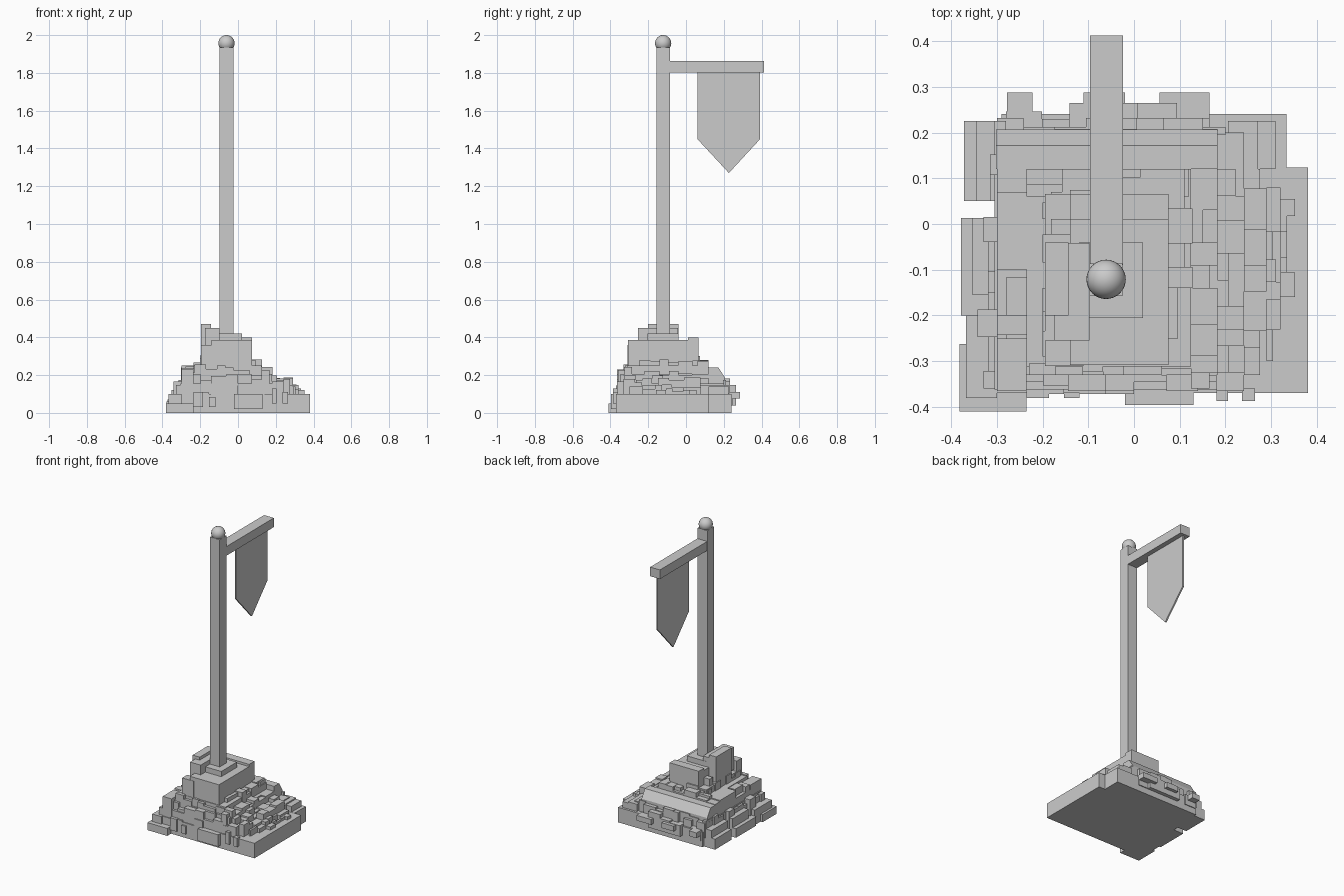
import bpy, bmesh, random
from mathutils import Matrix, Vector

random.seed(7)


def make(name, bm):
    me = bpy.data.meshes.new(name)
    bm.to_mesh(me)
    bm.free()
    ob = bpy.data.objects.new(name, me)
    bpy.context.collection.objects.link(ob)
    return ob


def add_box(bm, x0, x1, y0, y1, z0, z1):
    c = Vector(((x0 + x1) / 2, (y0 + y1) / 2, (z0 + z1) / 2))
    m = Matrix.Translation(c) @ Matrix.Diagonal((x1 - x0, y1 - y0, z1 - z0, 1))
    bmesh.ops.create_cube(bm, size=1, matrix=m)


def boxes(name, rows):
    bm = bmesh.new()
    for r in rows:
        add_box(bm, *r)
    return make(name, bm)


def prism(name, pts, axis, a, b):
    """Extrude a profile along axis (0 = x) from a to b; pts are (y, z)."""
    bm = bmesh.new()
    f = bm.faces.new([bm.verts.new((a, p[0], p[1])) for p in pts])
    ext = bmesh.ops.extrude_face_region(bm, geom=[f])
    vs = [g for g in ext["geom"] if isinstance(g, bmesh.types.BMVert)]
    bmesh.ops.translate(bm, verts=vs, vec=(b - a, 0, 0))
    bmesh.ops.recalc_face_normals(bm, faces=bm.faces)
    return make(name, bm)


def strip(bm, along, a, b, inner, outer, z0, zlo, zhi):
    """Row of uneven blocks along x or y, reaching from inner to about outer."""
    t = a
    while t < b - 0.005:
        e = min(b, t + random.uniform(0.03, 0.09))
        if b - e < 0.02:
            e = b
        o = inner + (outer - inner) * random.choice((0.45, 0.7, 1, 1))
        lo, hi = min(inner, o), max(inner, o)
        z = random.uniform(zlo, zhi)
        if along == "x":
            add_box(bm, t, e, lo, hi, z0, z)
        else:
            add_box(bm, lo, hi, t, e, z0, z)
        t = e


# pole, cross arm and finial ball
boxes("pole", [(-0.097, -0.025, -0.157, -0.086, 0.25, 1.935)])
boxes("cross_arm", [(-0.096, -0.024, -0.09, 0.412, 1.803, 1.864)])
bm = bmesh.new()
bmesh.ops.create_uvsphere(bm, u_segments=32, v_segments=16, radius=0.043,
                          matrix=Matrix.Translation((-0.061, -0.121, 1.957)))
for f in bm.faces:
    f.smooth = True
make("finial_ball", bm)

# hanging pennant
prism("pennant", [(0.06, 1.81), (0.06, 1.45), (0.227, 1.27), (0.393, 1.45), (0.393, 1.81)],
      0, -0.066, -0.056)

# main stepped tiers of the mound
boxes("mound_tiers", [
    (-0.305, 0.38, -0.37, 0.123, 0, 0.10),
    (-0.29, 0.333, 0.10, 0.24, 0, 0.10),
    (-0.305, 0.24, -0.362, 0.20, 0, 0.155),
    (-0.30, 0.183, -0.33, 0.17, 0.1, 0.20),
    (-0.235, 0.125, -0.312, 0.12, 0.15, 0.25),
    (-0.14, 0.075, -0.308, 0.01, 0.2, 0.385),
    (-0.14, 0.075, 0.01, 0.066, 0.2, 0.40),
])

# blocks around the foot of the pole
boxes("pole_footing", [
    (-0.195, -0.143, -0.20, -0.04, 0.2, 0.47),
    (-0.175, -0.097, -0.255, -0.042, 0.3, 0.45),
    (-0.12, 0.02, -0.205, -0.04, 0.3, 0.42),
    (-0.195, -0.14, -0.255, 0.066, 0.2, 0.29),
    (-0.195, -0.11, -0.31, -0.255, 0.2, 0.36),
])

# larger outlying blocks
boxes("outer_blocks", [
    (-0.382, -0.235, -0.41, -0.36, 0, 0.05),
    (-0.382, -0.36, -0.41, -0.262, 0, 0.05),
    (-0.367, -0.30, -0.38, -0.20, 0, 0.10),
    (-0.378, -0.30, -0.20, 0.013, 0, 0.06),
    (-0.353, -0.30, -0.155, 0.013, 0, 0.12),
    (-0.372, -0.28, 0.05, 0.225, 0, 0.07),
    (-0.345, -0.28, 0.05, 0.225, 0.05, 0.12),
    (-0.02, 0.13, -0.396, -0.36, 0.02, 0.10),
    (0.18, 0.205, -0.387, -0.36, 0.05, 0.13),
    (0.236, 0.265, -0.387, -0.36, 0.05, 0.11),
    (-0.278, -0.222, 0.23, 0.287, 0.075, 0.11),
    (0.056, 0.165, 0.23, 0.287, 0.075, 0.11),
    (-0.11, -0.02, 0.23, 0.287, 0.075, 0.11),
    (-0.30, -0.235, -0.365, -0.25, 0.1, 0.23),
    (-0.30, -0.23, -0.10, 0.07, 0.1, 0.25),
])

# sloping slab along the back
prism("back_slab", [(0.12, 0.15), (0.12, 0.24), (0.172, 0.24), (0.207, 0.185), (0.207, 0.15)],
      0, -0.302, 0.183)

# small stacked rubble rows stepping up each side
bm = bmesh.new()
for s in [
    ("x", -0.235, 0.0, -0.355, -0.392, 0.03, 0.08, 0.16),
    ("x", -0.30, 0.18, -0.33, -0.365, 0.1, 0.17, 0.23),
    ("x", -0.23, 0.125, -0.305, -0.33, 0.15, 0.21, 0.27),
    ("y", -0.365, 0.12, 0.18, 0.24, 0.1, 0.16, 0.20),
    ("y", -0.33, 0.12, 0.24, 0.29, 0.08, 0.14, 0.19),
    ("y", -0.30, 0.08, 0.29, 0.32, 0.08, 0.11, 0.17),
    ("y", -0.16, 0.055, 0.32, 0.352, 0.08, 0.105, 0.13),
    ("y", -0.36, 0.12, 0.125, 0.183, 0.15, 0.20, 0.245),
    ("y", -0.25, 0.12, 0.07, 0.128, 0.2, 0.25, 0.285),
    ("x", -0.28, 0.165, 0.20, 0.265, 0.04, 0.10, 0.15),
    ("x", -0.30, 0.20, 0.195, 0.232, 0.06, 0.15, 0.185),
    ("x", 0.165, 0.333, 0.12, 0.225, 0.05, 0.10, 0.16),
    ("x", -0.235, 0.12, 0.06, 0.12, 0.2, 0.25, 0.28),
    ("x", -0.14, 0.075, 0.05, 0.085, 0.2, 0.27, 0.33),
    ("y", -0.36, 0.015, -0.30, -0.342, 0.05, 0.12, 0.18),
    ("y", 0.05, 0.225, -0.28, -0.315, 0.05, 0.12, 0.18),
    ("y", -0.33, 0.15, -0.23, -0.30, 0.1, 0.19, 0.25),
    ("y", -0.29, 0.07, -0.14, -0.20, 0.2, 0.26, 0.34),
]:
    strip(bm, *s)
make("rubble_blocks", bm)
